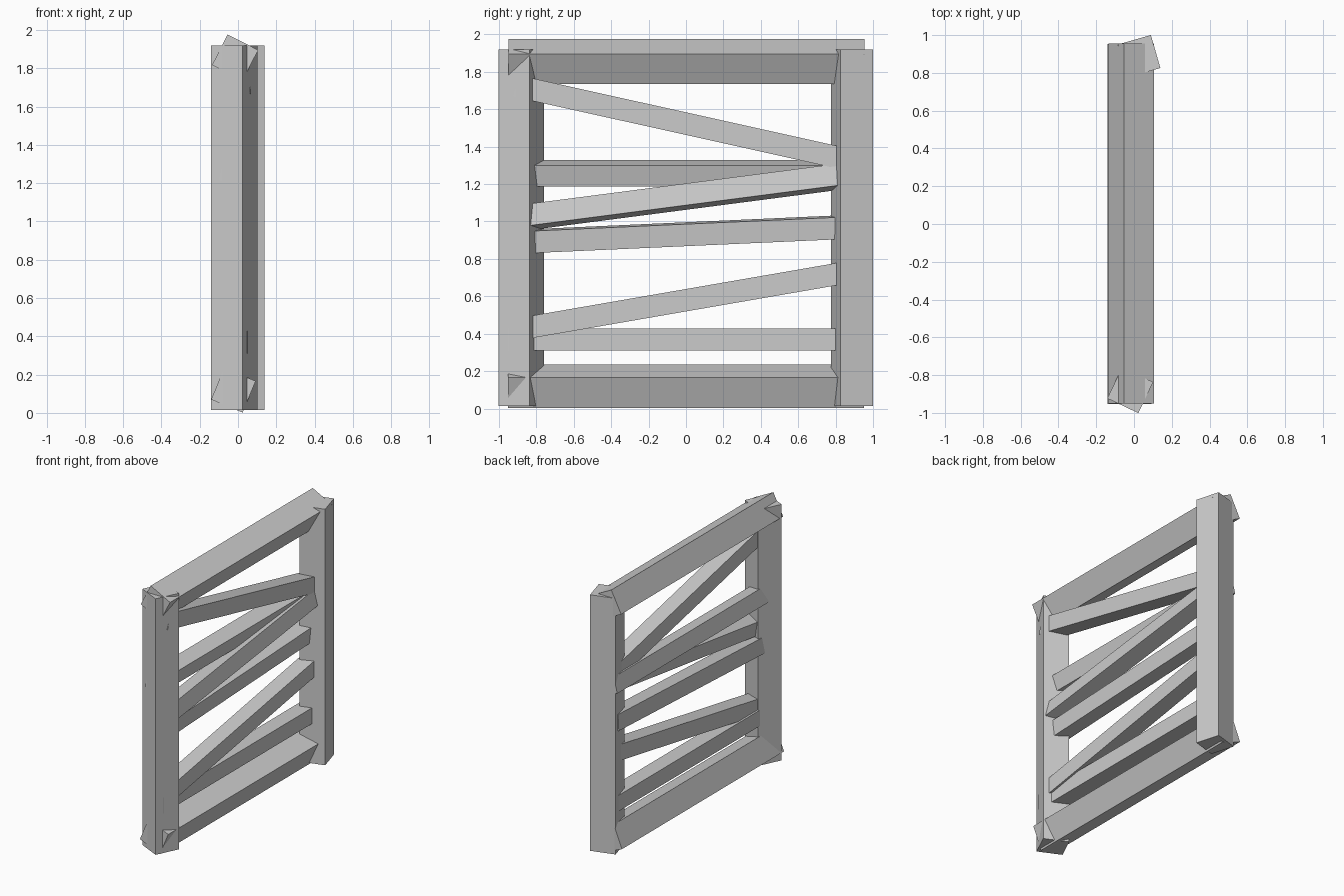
import bpy, bmesh, math
from mathutils import Matrix, Vector

if "Cube" in bpy.data.objects:
    bpy.data.objects.remove(bpy.data.objects["Cube"])


def beam(name, centre, size, roll=0.0, pitch=0.0, yaw=0.0):
    """Box rolled about its own length (y), then pitched and yawed."""
    bm = bmesh.new()
    bmesh.ops.create_cube(bm, size=1.0)
    rot = (Matrix.Rotation(yaw, 4, 'Z') @ Matrix.Rotation(pitch, 4, 'X')
           @ Matrix.Rotation(roll, 4, 'Y'))
    bm.transform(Matrix.Translation(Vector(centre)) @ rot @ Matrix.Diagonal((*size, 1.0)))
    mesh = bpy.data.meshes.new(name)
    bm.to_mesh(mesh)
    bm.free()
    obj = bpy.data.objects.new(name, mesh)
    bpy.context.collection.objects.link(obj)
    return obj


rad = math.radians
THICK, THIN = 0.182, 0.118

# Upright posts, each twisted a little differently
beam("front_post", (-0.02, -0.88, 0.967), (THICK, THICK, 1.905), yaw=rad(-25.5))
beam("rear_post", (0.027, 0.888, 0.967), (THICK, THICK, 1.905), yaw=rad(16))

# Top and bottom rails, rolled about their length
beam("top_rail", (-0.015, 0.003, 1.856), (0.179, 1.905, 0.179), roll=rad(27))
beam("bottom_rail", (-0.024, 0.0, 0.118), (0.178, 1.905, 0.178), roll=rad(-67.5))

# Crooked slats: x, mid height, slope, roll in degrees, half span in y
slats = [
    (0.007, 1.523, -0.222, 0, 0.91),
    (-0.028, 1.258, 0.0, 14.5, 0.95),
    (0.018, 1.133, 0.130, -12, 0.86),
    (-0.022, 0.932, 0.045, 5, 0.91),
    (0.005, 0.579, 0.173, 0, 0.90),
    (-0.010, 0.368, 0.0, 0, 0.951),
]
for i, (x, z, slope, roll, half) in enumerate(slats):
    pitch = math.atan(slope)
    beam(f"slat_{i + 1}", (x, 0.0, z), (THIN, 2 * half / math.cos(pitch), THIN),
         roll=rad(roll), pitch=pitch)
